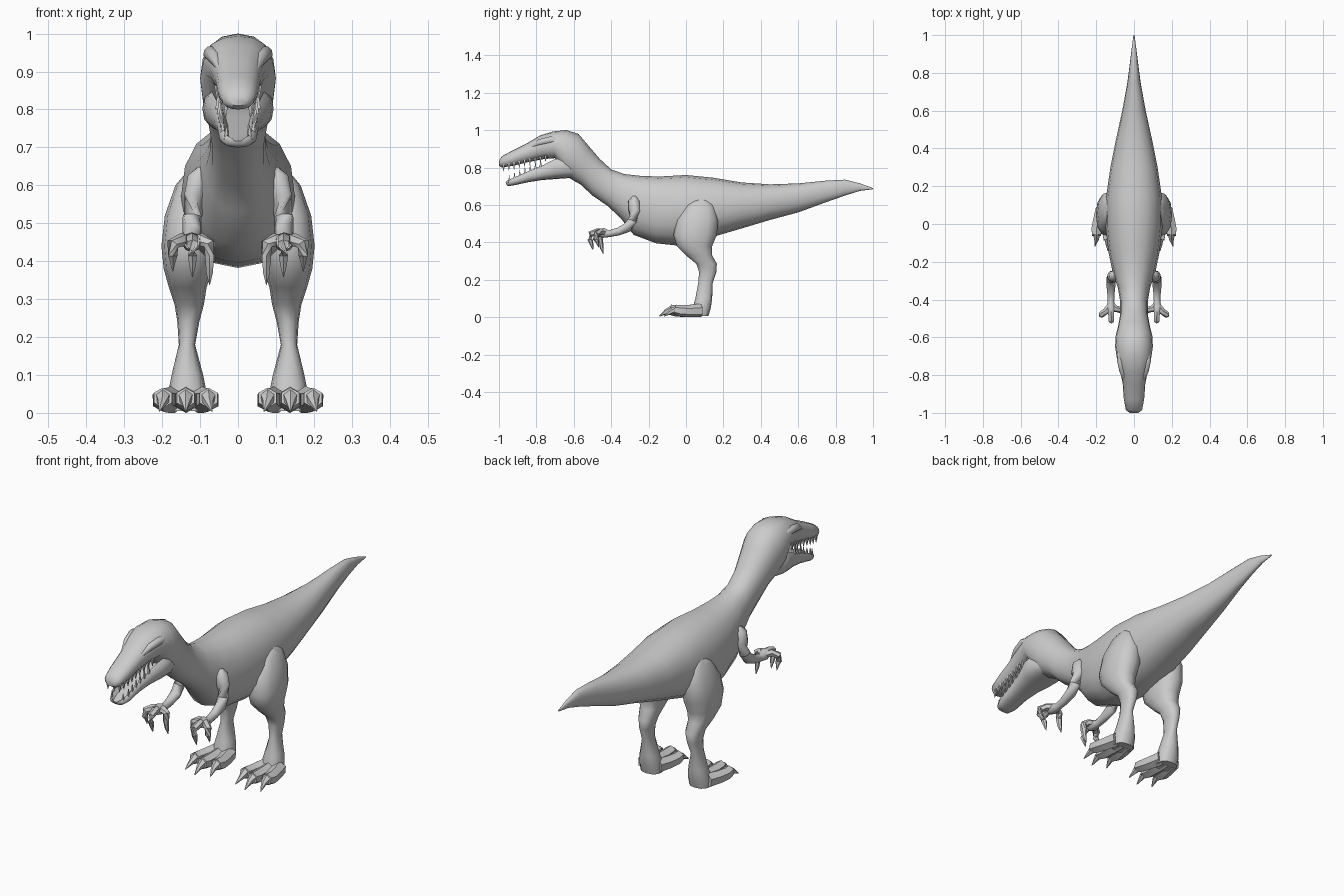
import bpy, bmesh, math
from mathutils import Vector

if "Cube" in bpy.data.objects:
    bpy.data.objects.remove(bpy.data.objects["Cube"])

skin = bpy.data.materials.new("grey_skin")
skin.diffuse_color = (0.6, 0.6, 0.6, 1)
skin.use_nodes = True
skin.node_tree.nodes["Principled BSDF"].inputs["Base Color"].default_value = skin.diffuse_color


def finish(name, bm, mirror=False, angle=50):
    """Turn a bmesh into a shaded object, optionally mirrored across x."""
    bmesh.ops.recalc_face_normals(bm, faces=bm.faces)
    me = bpy.data.meshes.new(name)
    bm.to_mesh(me)
    bm.free()
    me.materials.append(skin)
    ob = bpy.data.objects.new(name, me)
    bpy.context.collection.objects.link(ob)
    bpy.ops.object.select_all(action='DESELECT')
    ob.select_set(True)
    bpy.context.view_layer.objects.active = ob
    bpy.ops.object.shade_smooth_by_angle(angle=math.radians(angle))
    if mirror:
        ob.modifiers.new("mirror", 'MIRROR').use_mirror_merge = False
    return ob


def skin_rings(bm, rings):
    """Bridge rings of points with quads and cap both ends."""
    vr = [[bm.verts.new(p) for p in r] for r in rings]
    n = len(vr[0])
    for a, b in zip(vr, vr[1:]):
        for i in range(n):
            bm.faces.new((a[i], a[(i + 1) % n], b[(i + 1) % n], b[i]))
    bm.faces.new(vr[0])
    bm.faces.new(vr[-1])


def power(v, e):
    return math.copysign(abs(v) ** e, v)


def profile_loft(name, sections, n=16, e=0.9, dish=0.0):
    """Sections: top y, top z, bottom y, bottom z, half width."""
    bm, rings = bmesh.new(), []
    for yt, zt, yb, zb, w in sections:
        c, u = Vector((0, (yt + yb) / 2, (zt + zb) / 2)), Vector((0, (yt - yb) / 2, (zt - zb) / 2))
        ring = []
        for i in range(n):
            a = 2 * math.pi * i / n
            s, k = power(math.sin(a), e), power(math.cos(a), e)
            if dish and s > 0 and abs(k) < 0.75:
                s -= dish
            ring.append(c + u * s + Vector((w * k, 0, 0)))
        rings.append(ring)
    skin_rings(bm, rings)
    return finish(name, bm)


def add_tube(bm, path, n=8, flat=1.0):
    """Path: x, y, z, radius; rings stand square to the path."""
    pts = [Vector(p[:3]) for p in path]
    rings = []
    for i, p in enumerate(pts):
        t = (pts[min(i + 1, len(pts) - 1)] - pts[max(i - 1, 0)]).normalized()
        side = t.cross(Vector((0, 0.35, 1))).normalized()
        up = side.cross(t)
        rings.append([p + path[i][3] * (side * math.cos(a) + up * math.sin(a) * flat)
                      for a in (2 * math.pi * (j + 0.5) / n for j in range(n))])
    skin_rings(bm, rings)


# body: snout, skull, neck, torso and tail in one skin
body = [(-1.0, .835, -1.0, .81, .022), (-.985, .86, -.985, .80, .043), (-.93, .89, -.92, .81, .054),
        (-.85, .93, -.84, .83, .06), (-.78, .972, -.76, .845, .075), (-.71, .993, -.70, .85, .092),
        (-.64, 1.0, -.655, .765, .1), (-.575, .98, -.61, .735, .097), (-.52, .915, -.565, .71, .085),
        (-.46, .845, -.50, .65, .073), (-.40, .79, -.42, .595, .073), (-.33, .765, -.35, .53, .085),
        (-.24, .755, -.28, .44, .112), (-.14, .752, -.16, .395, .135), (0, .76, -.04, .382, .15),
        (.15, .745, .13, .425, .148), (.3, .72, .3, .475, .125), (.45, .71, .45, .52, .095),
        (.6, .715, .6, .56, .062), (.75, .73, .75, .615, .035), (.85, .735, .85, .65, .022),
        (.93, .715, .93, .675, .012), (1.0, .69, 1.0, .684, .003)]
profile_loft("body", body)

# lower jaw with a hollowed mouth floor
jaw = [(-.60, .85, -.60, .745, .075), (-.66, .862, -.65, .742, .094), (-.70, .86, -.70, .738, .088),
       (-.76, .825, -.77, .733, .068), (-.84, .79, -.84, .722, .055), (-.92, .752, -.92, .705, .05),
       (-.955, .735, -.95, .70, .036), (-.965, .725, -.96, .708, .018)]
profile_loft("lower_jaw", jaw, e=0.75, dish=0.9)


def rim(sections, y, top):
    """Jaw edge height and half width at a given y."""
    for a, b in zip(sections, sections[1:]):
        lo, hi = sorted((a, b), key=lambda s: s[2])
        if lo[2] <= y <= hi[2]:
            f = (y - lo[2]) / (hi[2] - lo[2])
            mix = [p + (q - p) * f for p, q in zip(lo, hi)]
            return mix[1 if top else 3], mix[4]


# teeth along both jaw edges
bm = bmesh.new()
for i in range(9):
    y = -.975 + i * .028
    z, w = rim(body, y, False)
    add_tube(bm, [(w * .72, y, z + .018, .010), (w * .72, y, z - .024 + i * .001, .001)], n=4)
for i in range(7):
    y = -.945 + i * .028
    z, w = rim(jaw, y, True)
    add_tube(bm, [(w * .8, y, z - .02, .009), (w * .8, y, z + .022, .001)], n=4)
finish("teeth", bm, mirror=True, angle=30)

# brow ridges
bm = bmesh.new()
add_tube(bm, [(.07, -.67, .945, .012), (.072, -.72, .948, .02), (.06, -.78, .935, .018),
              (.048, -.84, .905, .006)])
finish("brow_ridges", bm, mirror=True)

# legs: z, front y, back y, inner x, outer x
leg = [(.63, .04, .12, .10, .14), (.60, 0, .152, .07, .165), (.52, -.05, .172, .06, .193),
       (.44, -.067, .165, .06, .202), (.38, -.05, .14, .068, .196), (.33, .0, .14, .083, .182),
       (.285, .055, .165, .09, .167), (.24, .07, .162, .102, .16), (.18, .065, .142, .113, .156),
       (.10, .05, .14, .092, .175), (.05, .035, .133, .082, .185), (0.005, .03, .12, .082, .185)]
bm, rings = bmesh.new(), []
for z, y0, y1, x0, x1 in leg:
    rings.append([Vector(((x0 + x1) / 2 + (x1 - x0) / 2 * power(math.cos(a), .85),
                          (y0 + y1) / 2 + (y1 - y0) / 2 * power(math.sin(a), .85), z))
                  for a in (2 * math.pi * i / 12 for i in range(12))])
skin_rings(bm, rings)
finish("legs", bm, mirror=True)

# toes and claws
bm = bmesh.new()
for x, reach in ((.078, -.03), (.138, -.055), (.198, -.03)):
    mid = .135 + (x - .135) * .55
    add_tube(bm, [(mid, .08, .036, .036), (mid + (x - mid) * .6, .02, .033, .033),
                  (x, reach, .034, .031), (x, reach - .03, .04, .027)], n=6)
    add_tube(bm, [(x, reach - .015, .042, .023), (x, reach - .05, .03, .014),
                  (x + (x - .138) * .15, reach - .088, .005, .002)], n=6)
for v in bm.verts:
    v.co.z = max(v.co.z, 0)
finish("toes", bm, mirror=True)

# arms
bm = bmesh.new()
add_tube(bm, [(.095, -.275, .645, .012), (.103, -.278, .62, .031), (.112, -.277, .57, .031),
              (.12, -.288, .515, .026), (.122, -.315, .478, .026), (.122, -.36, .458, .021),
              (.122, -.41, .446, .018), (.122, -.44, .45, .026), (.122, -.465, .452, .022)], n=10)
finish("arms", bm, mirror=True)

# fingers and claws
bm = bmesh.new()
for x, y, z in ((.172, -.475, .385), (.12, -.505, .37), (.075, -.45, .35)):
    add_tube(bm, [(.122, -.425, .45, .016), ((x + .122) / 2, (y - .445) / 2, .457, .018),
                  (x, y - .004, .445, .017), (x, y - .008, .415, .014),
                  (x, y, z + .02, .010), (x, y + .008, z - .012, .001)], n=6)
finish("fingers", bm, mirror=True)
